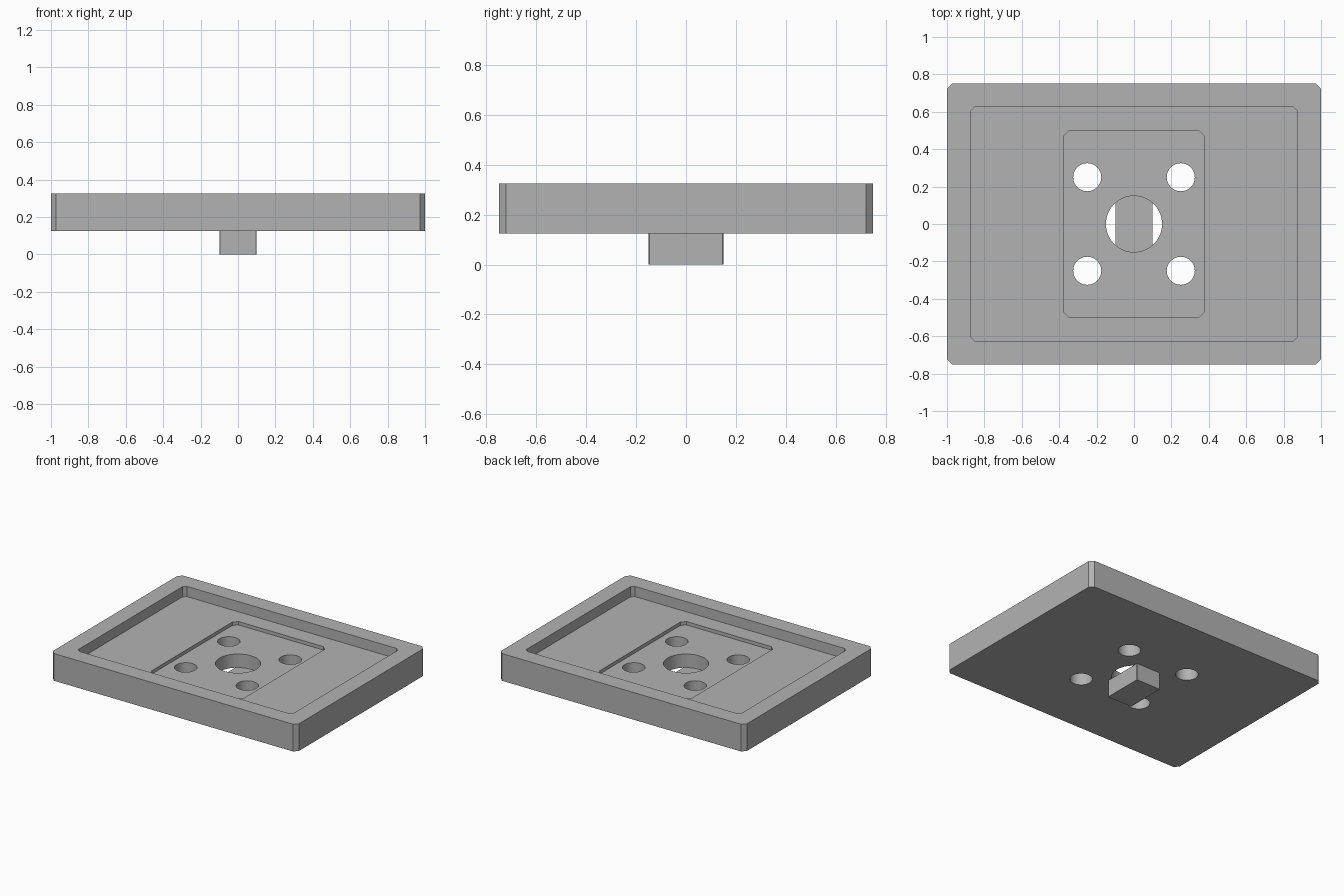
import bpy
import bmesh
import math
from mathutils import Matrix

if "Cube" in bpy.data.objects:
    bpy.data.objects.remove(bpy.data.objects["Cube"])

# Single grey finish
grey = bpy.data.materials.new("plain_grey")
grey.use_nodes = True
color = (0.45, 0.45, 0.45, 1)
grey.diffuse_color = color
grey.node_tree.nodes["Principled BSDF"].inputs["Base Color"].default_value = color

BASE, TOP = 0.125, 0.325


def make_object(name, bm):
    bmesh.ops.recalc_face_normals(bm, faces=bm.faces)
    mesh = bpy.data.meshes.new(name)
    bm.to_mesh(mesh)
    bm.free()
    mesh.materials.append(grey)
    obj = bpy.data.objects.new(name, mesh)
    bpy.context.collection.objects.link(obj)
    return obj


def chamfered_block(name, half_x, half_y, z0, z1, chamfer):
    """Box with its four upright edges chamfered."""
    bm = bmesh.new()
    place = Matrix.Translation((0, 0, (z0 + z1) / 2))
    size = Matrix.Diagonal((2 * half_x, 2 * half_y, z1 - z0, 1))
    bmesh.ops.create_cube(bm, size=1, matrix=place @ size)
    upright = [e for e in bm.edges
               if abs(e.verts[0].co.z - e.verts[1].co.z) > 0.01]
    bmesh.ops.bevel(bm, geom=upright, offset=chamfer, segments=1,
                    affect='EDGES')
    return make_object(name, bm)


def bore(name, x, y, radius):
    bm = bmesh.new()
    bmesh.ops.create_cone(bm, cap_ends=True, segments=64, radius1=radius,
                          radius2=radius, depth=1,
                          matrix=Matrix.Translation((x, y, BASE)))
    return make_object(name, bm)


def cut(target, cutter):
    mod = target.modifiers.new(cutter.name, 'BOOLEAN')
    mod.operation = 'DIFFERENCE'
    mod.solver = 'EXACT'
    mod.object = cutter
    bpy.context.view_layer.objects.active = target
    bpy.ops.object.modifier_apply(modifier=mod.name)
    bpy.data.objects.remove(cutter)


# Tray plate with two stepped pockets
plate = chamfered_block("tray_plate", 1, 0.75, BASE, TOP, 0.028)
cut(plate, chamfered_block("wide_pocket", 0.875, 0.625, 0.25, 0.5, 0.022))
cut(plate, chamfered_block("inner_pocket", 0.375, 0.5, 0.225, 0.5, 0.03))

# Centre bore and four bolt holes
cut(plate, bore("centre_bore", 0, 0, 0.15))
for sx in (-1, 1):
    for sy in (-1, 1):
        cut(plate, bore("bolt_hole", sx * 0.25, sy * 0.25, 0.075))

# Block under the centre bore
block = chamfered_block("lower_block", 0.1, 0.15, 0, BASE, 0.004)

# Smooth bore walls, crisp edges elsewhere
bpy.ops.object.select_all(action='DESELECT')
plate.select_set(True)
bpy.context.view_layer.objects.active = plate
bpy.ops.object.shade_smooth_by_angle(angle=math.radians(20))
